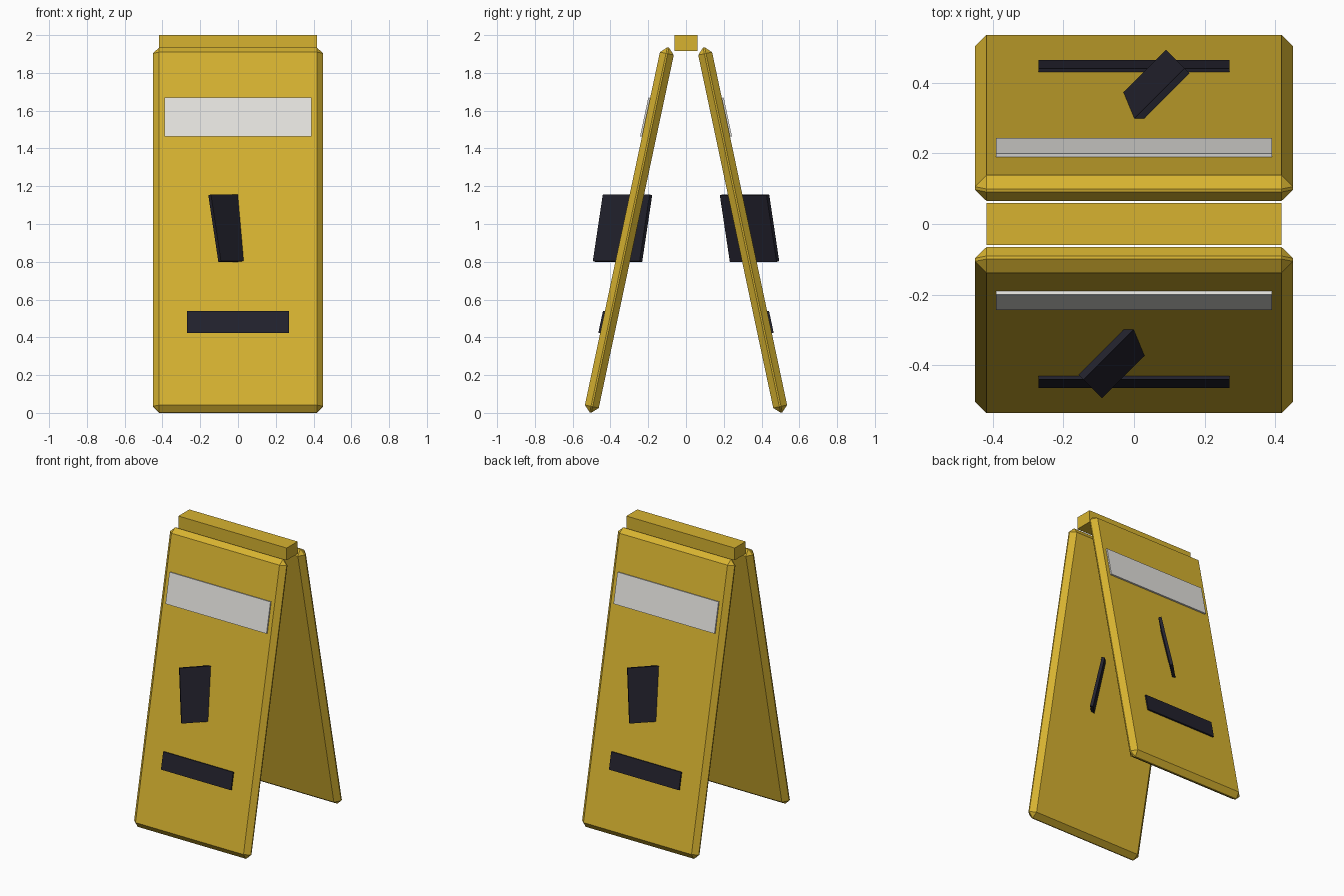
import bpy
import bmesh
from math import radians, tan, cos, pi
from mathutils import Matrix, Vector

cube = bpy.data.objects.get("Cube")
if cube:
    bpy.data.objects.remove(cube, do_unlink=True)

LEAN = radians(12)
THICK = 0.075
MID_Y, MID_Z = -0.3, 0.968


def material(name, rgb):
    mat = bpy.data.materials.new(name)
    mat.use_nodes = True
    color = (*rgb, 1.0)
    mat.diffuse_color = color
    mat.node_tree.nodes["Principled BSDF"].inputs["Base Color"].default_value = color
    return mat


yellow = material("warm yellow", (0.68, 0.45, 0.03))
white = material("off white", (0.78, 0.77, 0.74))
dark = material("dark navy", (0.016, 0.0155, 0.026))


def box(name, size, loc, mat, lean=0.0, yaw=0.0, bevel=0.0):
    """Box of the given size, leaned about x and then turned about z."""
    bm = bmesh.new()
    bmesh.ops.create_cube(bm, size=1.0, matrix=Matrix.Diagonal((*size, 1.0)))
    mesh = bpy.data.meshes.new(name)
    bm.to_mesh(mesh)
    bm.free()
    mesh.materials.append(mat)
    obj = bpy.data.objects.new(name, mesh)
    obj.location = loc
    obj.rotation_euler = (-lean, 0, yaw)
    bpy.context.collection.objects.link(obj)
    if bevel:
        mod = obj.modifiers.new("chamfer", "BEVEL")
        mod.width = bevel
        mod.segments = 1
        mod.limit_method = "NONE"
    return obj


def on_face(z):
    """Point on the outer face of the front board at height z."""
    return Vector((0, MID_Y + (z - MID_Z) * tan(LEAN) - THICK / 2 / cos(LEAN), z))


# Two leaning boards, the second turned half way round
for side, turn in (("front", 0.0), ("back", pi)):
    spin = Matrix.Rotation(turn, 3, "Z")
    box(side + "_board", (0.9, THICK, 1.976), spin @ Vector((0, MID_Y, MID_Z)),
        yellow, LEAN, turn, 0.033)
    # Pale header band and dark footer band
    box(side + "_header_band", (0.78, 0.02, 0.21), spin @ on_face(1.565),
        white, LEAN, turn)
    box(side + "_footer_band", (0.54, 0.02, 0.119), spin @ on_face(0.48),
        dark, LEAN, turn)
    # Dark plate turned sideways so that it cuts through the board
    box(side + "_turned_plate", (0.35, 0.02, 0.36), spin @ on_face(0.978),
        dark, LEAN, turn + radians(45))

# Hinge bar across the top
box("hinge_bar", (0.836, 0.12, 0.085), (0, 0, 1.9575), yellow)
